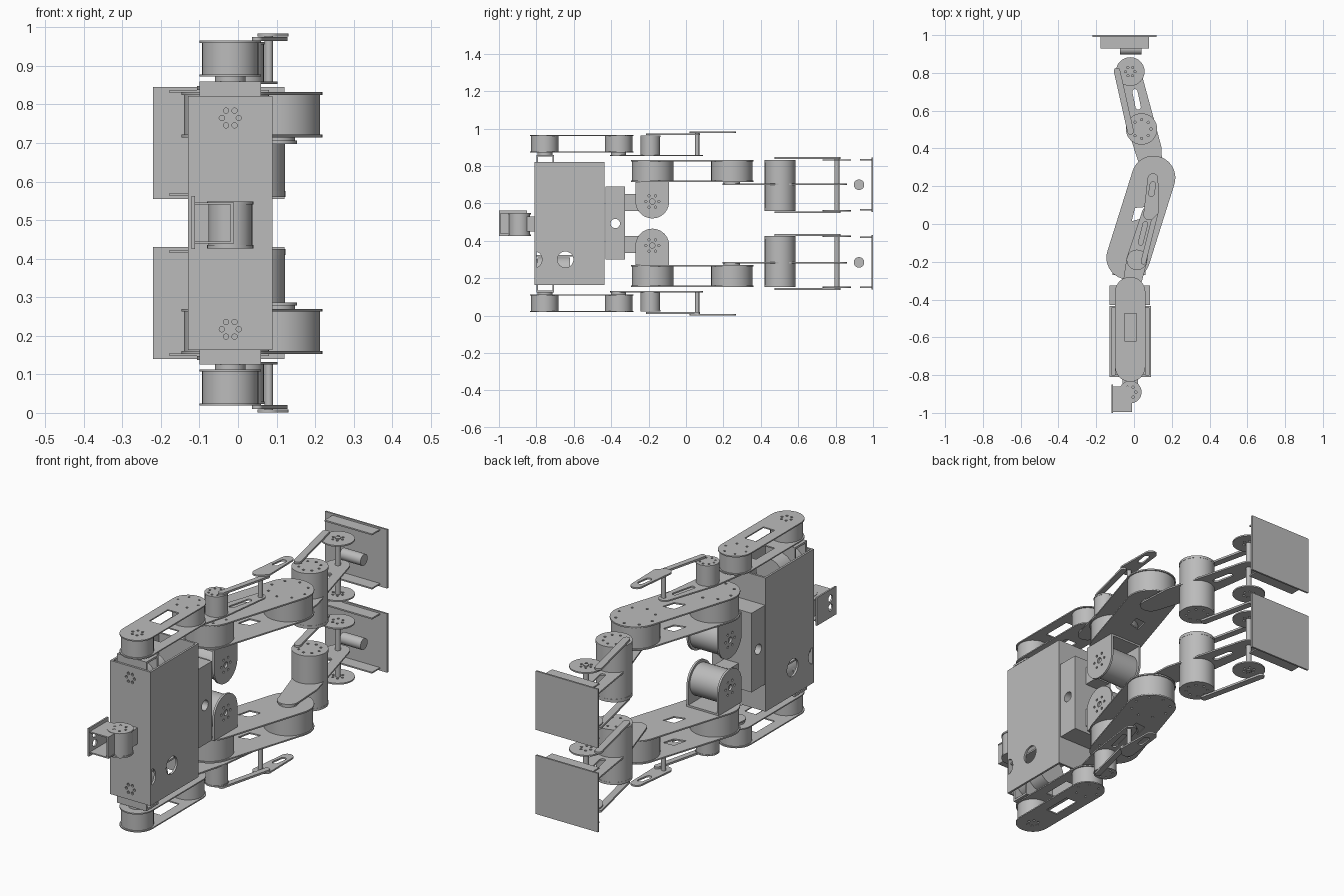
import bpy, bmesh, math
from mathutils import Vector
from mathutils.geometry import convex_hull_2d

if "Cube" in bpy.data.objects:
    bpy.data.objects.remove(bpy.data.objects["Cube"])

MID = 0.4925  # height of the symmetry plane between the left and right halves

grey = bpy.data.materials.new("light_grey")
grey.diffuse_color = (0.5, 0.5, 0.5, 1)
grey.use_nodes = True
grey.node_tree.nodes["Principled BSDF"].inputs["Base Color"].default_value = grey.diffuse_color


def circle(x, y, r, n=32):
    return [(x + r * math.cos(2 * math.pi * i / n), y + r * math.sin(2 * math.pi * i / n)) for i in range(n)]


def hull(*circles):
    """Outline wrapped around circles (x, y, r)."""
    pts = [Vector(p) for c in circles for p in circle(*c, n=40)]
    return [tuple(pts[i]) for i in convex_hull_2d(pts)]


def rect(x0, x1, y0, y1):
    return [(x0, y0), (x1, y0), (x1, y1), (x0, y1)]


def ring(x, y, r, hole=0.006, n=6):
    """Bolt holes around a centre."""
    return [circle(*p, hole, 10) for p in circle(x, y, r, n)]


def slot(x0, y0, x1, y1, r):
    return hull((x0, y0, r), (x1, y1, r))


def part(name, outline, lo, hi, axis='z', holes=(), mirror=True):
    """Extrude an outline with holes from lo to hi along an axis."""
    cu = bpy.data.curves.new(name, 'CURVE')
    cu.dimensions, cu.fill_mode, cu.extrude = '2D', 'BOTH', (hi - lo) / 2
    for loop in [outline, *holes]:
        sp = cu.splines.new('POLY')
        sp.points.add(len(loop) - 1)
        for p, (a, b) in zip(sp.points, loop):
            p.co = (a, b, 0, 1)
        sp.use_cyclic_u = True
    tmp = bpy.data.objects.new(name + "_outline", cu)
    bpy.context.collection.objects.link(tmp)
    dg = bpy.context.evaluated_depsgraph_get()
    me = bpy.data.meshes.new_from_object(tmp.evaluated_get(dg))
    bpy.data.objects.remove(tmp)
    bm = bmesh.new()
    bm.from_mesh(me)
    bmesh.ops.remove_doubles(bm, verts=bm.verts, dist=1e-5)
    for v in bm.verts:
        a, b, c = v.co
        c += (lo + hi) / 2
        x, y, z = {'z': (a, b, c), 'y': (a, c, b), 'x': (c, a, b)}[axis]
        v.co = (x, y, z - MID)
    bmesh.ops.recalc_face_normals(bm, faces=bm.faces)
    bm.to_mesh(me)
    bm.free()
    me.name = name
    me.materials.clear()
    me.materials.append(grey)
    ob = bpy.data.objects.new(name, me)
    ob.location.z = MID
    bpy.context.collection.objects.link(ob)
    bpy.ops.object.select_all(action='DESELECT')
    ob.select_set(True)
    bpy.context.view_layer.objects.active = ob
    bpy.ops.object.shade_smooth_by_angle(angle=math.radians(30))
    if mirror:
        m = ob.modifiers.new("Mirror", 'MIRROR')
        m.use_axis = (False, False, True)
        m.use_mirror_merge = False
    return ob


# Torso: sheet-metal box open at both ends
part("torso_front", rect(-0.13, 0.09, 0.163, 0.822), -0.81, -0.80, 'y',
     ring(-0.02, 0.765, 0.022, 0.007) + ring(-0.02, 0.217, 0.022, 0.007), False)
part("torso_back", rect(-0.13, 0.09, 0.163, 0.822), -0.445, -0.435, 'y', mirror=False)
notch = [(-0.80 + 0.03 * math.sin(t), 0.30 + 0.04 * math.cos(t))
         for t in [math.pi * i / 12 for i in range(13)]]
side = [(-0.80, 0.822)] + notch + [(-0.80, 0.163), (-0.445, 0.163), (-0.445, 0.822)]
for nm, x in (("torso_left_side", -0.13), ("torso_right_side", 0.08)):
    part(nm, side, x, x + 0.01, 'x', [circle(-0.645, 0.30, 0.043)], False)
part("torso_floor", rect(-0.12, 0.08, -0.80, -0.445), 0.66, 0.668)

# Shoulder: servo in the torso end and the bracket above it
part("shoulder_servo", circle(-0.02, 0.745, 0.072), -0.795, -0.62, 'y')
part("shoulder_bracket_front", hull((-0.02, 0.765, 0.08), (-0.09, 0.85, 0.01), (0.05, 0.85, 0.01)),
     -0.80, -0.79, 'y')
part("shoulder_bracket_back", hull((-0.02, 0.765, 0.08), (-0.09, 0.85, 0.01), (0.05, 0.85, 0.01)),
     -0.715, -0.705, 'y')
part("shoulder_plate", rect(-0.10, 0.06, -0.80, -0.705), 0.85, 0.86)
part("shoulder_pivot", circle(-0.02, -0.755, 0.04), 0.86, 0.872)

# Pelvis block with a through hole
part("pelvis", rect(-0.43, -0.325, 0.30, 0.69), -0.13, 0.085, 'x', [circle(-0.378, 0.4925, 0.025)], False)

# Head: servo drum inside an angled bracket
part("head_servo", circle(-0.02, -0.89, 0.057), 0.435, 0.54, mirror=False)
part("head_servo_cap", circle(-0.02, -0.89, 0.06), 0.54, 0.548, holes=ring(-0.02, -0.89, 0.03), mirror=False)
part("head_servo_base", circle(-0.02, -0.89, 0.06), 0.427, 0.435, mirror=False)
part("head_neck", rect(-0.06, 0.02, -0.85, -0.81), 0.45, 0.53, mirror=False)
part("head_side_plate", rect(-1.0, -0.85, 0.425, 0.563), -0.12, -0.112, 'x',
     [circle(-0.955, 0.475, 0.017), circle(-0.955, 0.52, 0.017)], False)
part("head_bracket", rect(-0.112, -0.01, -0.995, -0.86), 0.54, 0.546)
part("head_inner_plate", rect(-0.995, -0.93, 0.44, 0.54), -0.02, -0.012, 'x', mirror=False)

# Upper arm: two plates around a drum at each end
arm = hull((-0.02, -0.755, 0.08), (-0.02, -0.36, 0.08))
window = rect(-0.05, 0.012, -0.62, -0.475)
part("upper_arm_outer_plate", arm, 0.96, 0.966, holes=[window] + ring(-0.02, -0.755, 0.025)
     + ring(-0.02, -0.36, 0.055, 0.005))
part("upper_arm_inner_plate", arm, 0.872, 0.878, holes=[window])
for nm, y in (("shoulder_drum", -0.755), ("elbow_drum", -0.36)):
    part(nm, circle(-0.02, y, 0.073), 0.878, 0.96)
part("elbow_horn", circle(-0.02, -0.36, 0.04), 0.86, 0.872)

# Forearm: slotted inner plate, wrist drum and top link
part("forearm_plate", hull((-0.02, -0.36, 0.045), (0.015, -0.19, 0.055), (0.072, 0.06, 0.03)),
     0.853, 0.860, holes=[slot(0.035, -0.10, 0.06, 0.0, 0.012)])
part("wrist_drum", circle(0.015, -0.19, 0.052), 0.86, 0.955)
part("wrist_drum_cap", circle(0.015, -0.19, 0.054), 0.955, 0.962, holes=ring(0.015, -0.19, 0.035, 0.005, 8))
part("wrist_link", slot(0.05, -0.20, 0.115, 0.06, 0.014), 0.965, 0.975)
part("wrist_rod", circle(0.08, 0.06, 0.011, 16), 0.86, 0.978)
part("hand_plate", hull((0.08, 0.05, 0.03), (0.115, 0.065, 0.016), (0.10, 0.24, 0.028)), 0.976, 0.984,
     holes=[slot(0.092, 0.16, 0.10, 0.21, 0.014)])

# Hip: drum across the body held in a rounded bracket under the thigh
part("hip_joint_block", rect(-0.325, -0.25, 0.56, 0.65), -0.06, 0.02, 'x')
part("hip_drum", circle(-0.18, 0.61, 0.078), -0.105, 0.05, 'x')
cheek = hull((-0.18, 0.61, 0.09), (-0.265, 0.71, 0.005), (-0.095, 0.71, 0.005))
for nm, x in (("hip_left_cheek", -0.115), ("hip_right_cheek", 0.05)):
    part(nm, cheek, x, x + 0.01, 'x', [circle(-0.18, 0.61, 0.014)] + ring(-0.18, 0.61, 0.035))
part("hip_bracket_top", rect(-0.115, 0.06, -0.27, -0.09), 0.706, 0.715)

# Thigh: two wide plates around large drums
H, K = (-0.03, -0.178), (0.103, 0.245)
thigh = hull((*H, 0.116), (*K, 0.116))
cut = [(-0.012, 0.015), (0.045, 0.03), (0.062, 0.09), (0.005, 0.085)]
part("thigh_outer_plate", thigh, 0.825, 0.832, holes=[cut] + ring(*H, 0.09, 0.006, 8) + ring(*K, 0.09, 0.006, 8))
part("thigh_inner_plate", thigh, 0.715, 0.722, holes=[cut])
for nm, c in (("thigh_hip_drum", H), ("thigh_knee_drum", K)):
    part(nm, circle(*c, 0.11, 48), 0.722, 0.825)
part("knee_horn", circle(*K, 0.045), 0.707, 0.715, holes=ring(*K, 0.025))

# Shin: central plate, ankle servo and parallel links to the ankle discs
S, A = (0.04, 0.503), (-0.02, 0.807)
part("shin_plate", hull((*K, 0.05), (0.075, 0.40, 0.07), (*S, 0.07), (*A, 0.055)), 0.698, 0.706,
     holes=[slot(0.022, 0.62, 0.005, 0.70, 0.014)])
part("shin_drum", circle(*S, 0.082, 40), 0.575, 0.82)
part("ankle_rod", circle(*A, 0.013, 16), 0.56, 0.84)
for nm, z, link in (("outer", 0.832, 0.84), ("inner", 0.56, 0.55)):
    part(nm + "_shin_cap", circle(*S, 0.083, 40), min(z, 0.82), max(z, 0.575) if z < 0.7 else z,
         holes=ring(*S, 0.05, 0.006, 8))
    part(nm + "_ankle_disc", circle(*A, 0.076), z - 0.003, z + 0.004, holes=ring(*A, 0.025))
    part(nm + "_ankle_link", slot(-0.018, 0.49, -0.09, 0.81, 0.017), link - 0.002, link + 0.008)

# Foot: flat sole with flanges and a cross pin
part("foot_sole", rect(-0.22, 0.12, 0.555, 0.845), 0.991, 1.0, 'y')
for nm, z in (("outer", 0.83), ("inner", 0.563)):
    part(nm + "_foot_flange", rect(-0.178, 0.08, 0.93, 0.992), z, z + 0.007)
part("foot_cross_pin", circle(0.925, 0.70, 0.028), -0.075, 0.04, 'x')
